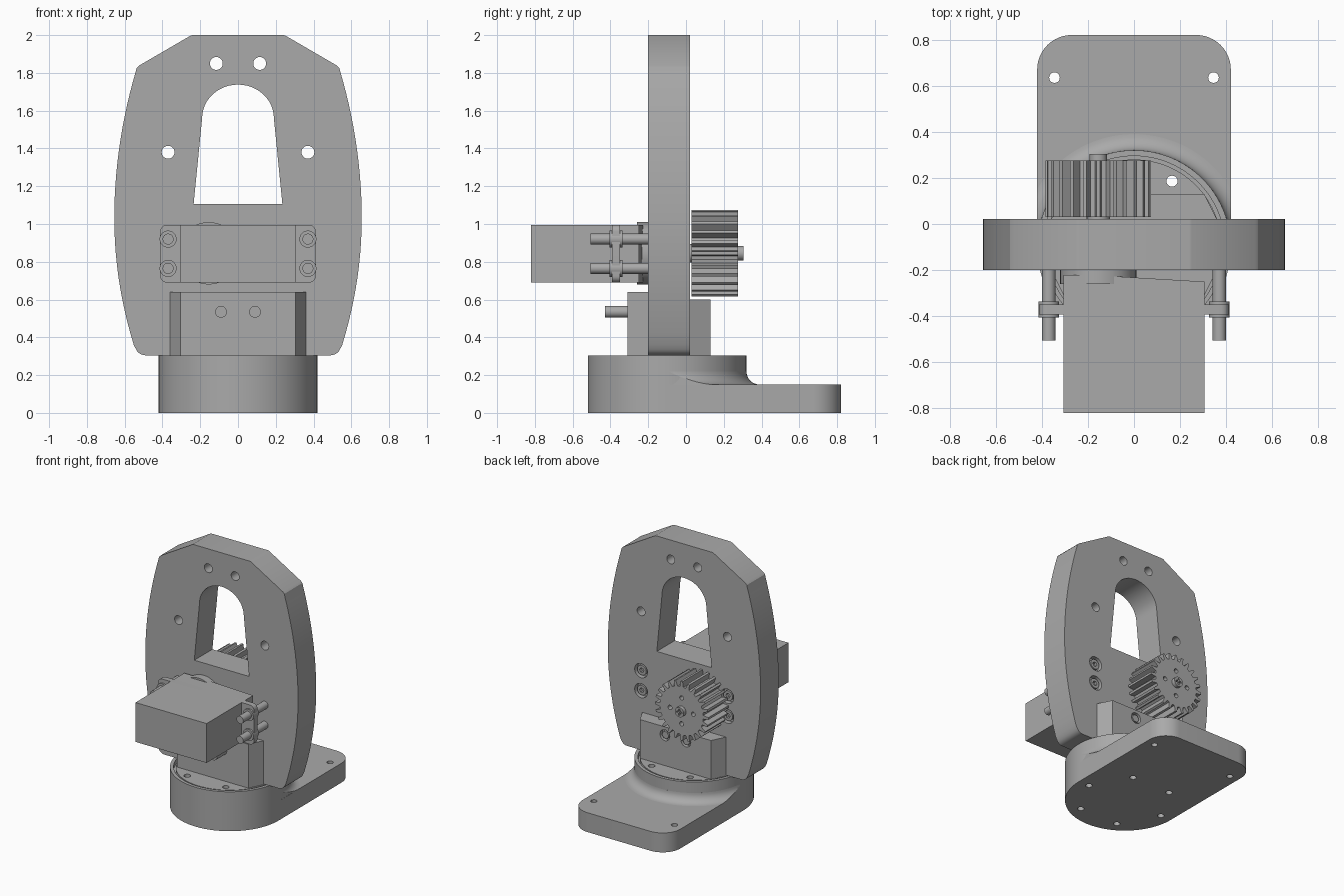
import bpy, bmesh
from math import pi, sin, cos, radians
from mathutils import Matrix

old = bpy.data.objects.get("Cube")
if old:
    bpy.data.objects.remove(old, do_unlink=True)

grey = bpy.data.materials.new("plain_grey")
grey.use_nodes = True
grey.diffuse_color = (0.4, 0.4, 0.4, 1)
grey.node_tree.nodes["Principled BSDF"].inputs["Base Color"].default_value = (0.4, 0.4, 0.4, 1)
parts = []


def finish(name, bm):
    bmesh.ops.recalc_face_normals(bm, faces=bm.faces)
    mesh = bpy.data.meshes.new(name)
    bm.to_mesh(mesh)
    bm.free()
    mesh.materials.append(grey)
    obj = bpy.data.objects.new(name, mesh)
    bpy.context.collection.objects.link(obj)
    parts.append(obj)
    return obj


def prism(name, outlines, lo, hi, axis="y"):
    """Extrude outlines from lo to hi along y (points are x, z) or z (points are x, y)."""
    bm = bmesh.new()
    for pts in outlines:
        place = (lambda a, b, t: (a, t, b)) if axis == "y" else (lambda a, b, t: (a, b, t))
        low = [bm.verts.new(place(a, b, lo)) for a, b in pts]
        high = [bm.verts.new(place(a, b, hi)) for a, b in pts]
        bm.faces.new(low)
        bm.faces.new(high)
        for i in range(len(pts)):
            j = (i + 1) % len(pts)
            bm.faces.new((low[i], low[j], high[j], high[i]))
    return finish(name, bm)


def lathe(name, profile, centre, angle, closed, steps=96):
    bm = bmesh.new()
    vs = [bm.verts.new((r, 0, z)) for r, z in profile]
    loop = vs + vs[:1] if closed else vs
    edges = [bm.edges.new(pair) for pair in zip(loop, loop[1:])]
    bmesh.ops.spin(bm, geom=vs + edges, axis=(0, 0, 1), cent=(0, 0, 0), angle=angle, steps=steps)
    bmesh.ops.remove_doubles(bm, verts=bm.verts, dist=1e-4)
    bmesh.ops.transform(bm, matrix=Matrix.Translation(centre), verts=bm.verts)
    return finish(name, bm)


def arc(cx, cy, rx, ry, start, end, n):
    return [(cx + rx * cos(radians(start + (end - start) * i / n)),
             cy + ry * sin(radians(start + (end - start) * i / n))) for i in range(n + 1)]


def circle(cx, cy, r, n=32):
    return arc(cx, cy, r, r, 0, 360, n)[:-1]


def mirrored(half):
    return half + [(-x, y) for x, y in reversed(half)]


def rounded(x0, y0, x1, y1, r):
    return (arc(x1 - r, y1 - r, r, r, 0, 90, 6) + arc(x0 + r, y1 - r, r, r, 90, 180, 6)
            + arc(x0 + r, y0 + r, r, r, 180, 270, 6) + arc(x1 - r, y0 + r, r, r, 270, 360, 6))


def cut(obj, outlines, lo, hi, axis="y"):
    tool = prism("cutter", outlines, lo, hi, axis)
    parts.remove(tool)
    mod = obj.modifiers.new("cut", "BOOLEAN")
    mod.operation, mod.solver, mod.object = "DIFFERENCE", "EXACT", tool
    bpy.context.view_layer.objects.active = obj
    bpy.ops.object.modifier_apply(modifier=mod.name)
    bpy.data.objects.remove(tool, do_unlink=True)


# Round base housing with a groove around the turntable
BY, BR, TOP = -0.1, 0.42, 0.305
housing = lathe("base_housing", [(0, 0), (BR, 0), (BR, TOP), (0.395, TOP), (0.395, 0.27),
                                 (0.38, 0.27), (0.38, 0.3), (0, 0.3)], (0, BY, 0), 2 * pi, False)

# Mounting tongue behind the housing
tongue = prism("base_tongue", [mirrored([(BR, BY), *arc(BR - 0.15, 0.67, 0.15, 0.15, 0, 90, 12)])],
               0, 0.15, "z")
ring_holes = [circle(0.33 * cos(k * pi / 3), BY + 0.33 * sin(k * pi / 3), 0.024, 20) for k in range(6)]
corner_holes = [circle(s * 0.345, 0.635, 0.023, 20) for s in (-1, 1)]
cut(housing, ring_holes, -0.1, 0.5, "z")
cut(tongue, ring_holes + corner_holes, -0.1, 0.5, "z")

# Concave fillet joining housing and tongue, trimmed to the tongue sides
fillet = lathe("base_fillet", [(0.41, 0.14), (0.49, 0.14), *arc(0.49, 0.22, 0.07, 0.07, 270, 180, 8),
                               (0.41, 0.22)], (0, BY, 0), pi, True)
bm = bmesh.new()
bm.from_mesh(fillet.data)
for s in (-1, 1):
    bmesh.ops.bisect_plane(bm, geom=bm.verts[:] + bm.edges[:] + bm.faces[:], plane_co=(s * BR, 0, 0),
                           plane_no=(s, 0, 0), clear_outer=True)
bmesh.ops.holes_fill(bm, edges=[e for e in bm.edges if e.is_boundary])
bmesh.ops.recalc_face_normals(bm, faces=bm.faces)
bm.to_mesh(fillet.data)
bm.free()

# Upright arch plate with bowed sides
BACK = 0.022
half = arc(0.49, TOP + 0.055, 0.055, 0.055, 270, 335, 5)
for i in range(25):
    z = 0.36 + (1.81 - 0.36) * i / 24
    half.append((0.655 - (0.23 if z < 1.03 else 0.188) * (z - 1.03) ** 2, z))
half += [(0.537, 1.825), (0.525, 1.838), (0.25, 1.998), (0.24, 2.0)]
plate = prism("arch_plate", [mirrored(half)], -0.2, BACK)
window = [(0.235, 1.105), (0.19, 1.56)] + arc(0, 1.56, 0.19, 0.178, 0, 180, 24)[1:-1]
window += [(-0.19, 1.56), (-0.235, 1.105)]
screw_spots = [(sx * 0.37, z) for sx in (-1, 1) for z in (0.765, 0.92)]
cut(plate, [window] + [circle(s * x, z, 0.034) for s in (-1, 1) for x, z in ((0.115, 1.85), (0.37, 1.38))],
    -0.5, 0.5)
cut(plate, [circle(x, z, 0.055) for x, z in screw_spots], BACK - 0.04, 0.2)

# Clamp blocks holding the plate, front and back, with their bolts
prism("front_clamp", [mirrored([(0.305, -0.31), (0.365, -0.19)])], 0.29, 0.64, "z")
rear_clamp = prism("rear_clamp", [mirrored([(0.305, 0.13), (0.365, 0.01)])], 0.29, 0.6, "z")
clamp_spots = [(s * 0.09, 0.535) for s in (-1, 1)]
cut(rear_clamp, [circle(x, z, 0.042) for x, z in clamp_spots], 0.1, 0.2)
for x, z in clamp_spots:
    prism("clamp_bolt", [circle(x, z, 0.031)], -0.43, -0.3)
    prism("clamp_bolt_nut", [circle(x, z, 0.03, 6)], 0.09, 0.125)

# Servo motor: body, output boss, ears
SX, SZ = -0.155, 0.845
prism("servo_body", [[(-0.305, -0.82), (0.305, -0.82), (0.305, -0.25), (-0.17, -0.222), (-0.305, -0.222)]],
      0.69, 0.995, "z")
prism("servo_boss", [circle(SX, SZ, 0.165, 48)], -0.26, -0.195)
prism("servo_ears", [rounded(-0.412, 0.69, 0.412, 0.995, 0.035)], -0.392, -0.35)

# Servo mounting bolts with grommets in front and heads behind
for x, z in screw_spots:
    prism("servo_bolt", [circle(x, z, 0.029)], -0.505, -0.15)
    prism("servo_grommet", [circle(x, z, 0.045)], -0.405, -0.337)
    head = prism("servo_bolt_head", [circle(x, z, 0.038)], -0.05, BACK - 0.008)
    cut(head, [circle(x, z, 0.019, 6)], BACK - 0.03, 0.2)

# Spur gear with trapezoid teeth
TEETH = 24
teeth = []
for k in range(TEETH):
    for r, t in ((0.186, -0.3), (0.229, -0.14), (0.229, 0.14), (0.186, 0.3)):
        a = 2 * pi * (k + t) / TEETH + pi / 2
        teeth.append((SX + r * cos(a), SZ + r * sin(a)))
gear = prism("spur_gear", [teeth], 0.03, 0.275)
cut(gear, [circle(SX + 0.1 * cos(k * pi / 2), SZ + 0.1 * sin(k * pi / 2), 0.017, 16) for k in range(4)],
    0.18, 0.4)

# Gear screw with a cross slot
prism("gear_shaft", [circle(SX, SZ, 0.05)], -0.2, 0.04)
screw = prism("gear_screw", [circle(SX, SZ, 0.038)], 0.26, 0.304)
for w, h in ((0.024, 0.006), (0.006, 0.024)):
    cut(screw, [[(SX - w, SZ - h), (SX + w, SZ - h), (SX + w, SZ + h), (SX - w, SZ + h)]], 0.285, 0.4)

# Smooth the round surfaces, keeping edges sharp
bpy.ops.object.select_all(action="DESELECT")
for obj in parts:
    obj.select_set(True)
bpy.context.view_layer.objects.active = parts[0]
bpy.ops.object.shade_smooth_by_angle(angle=radians(28))
